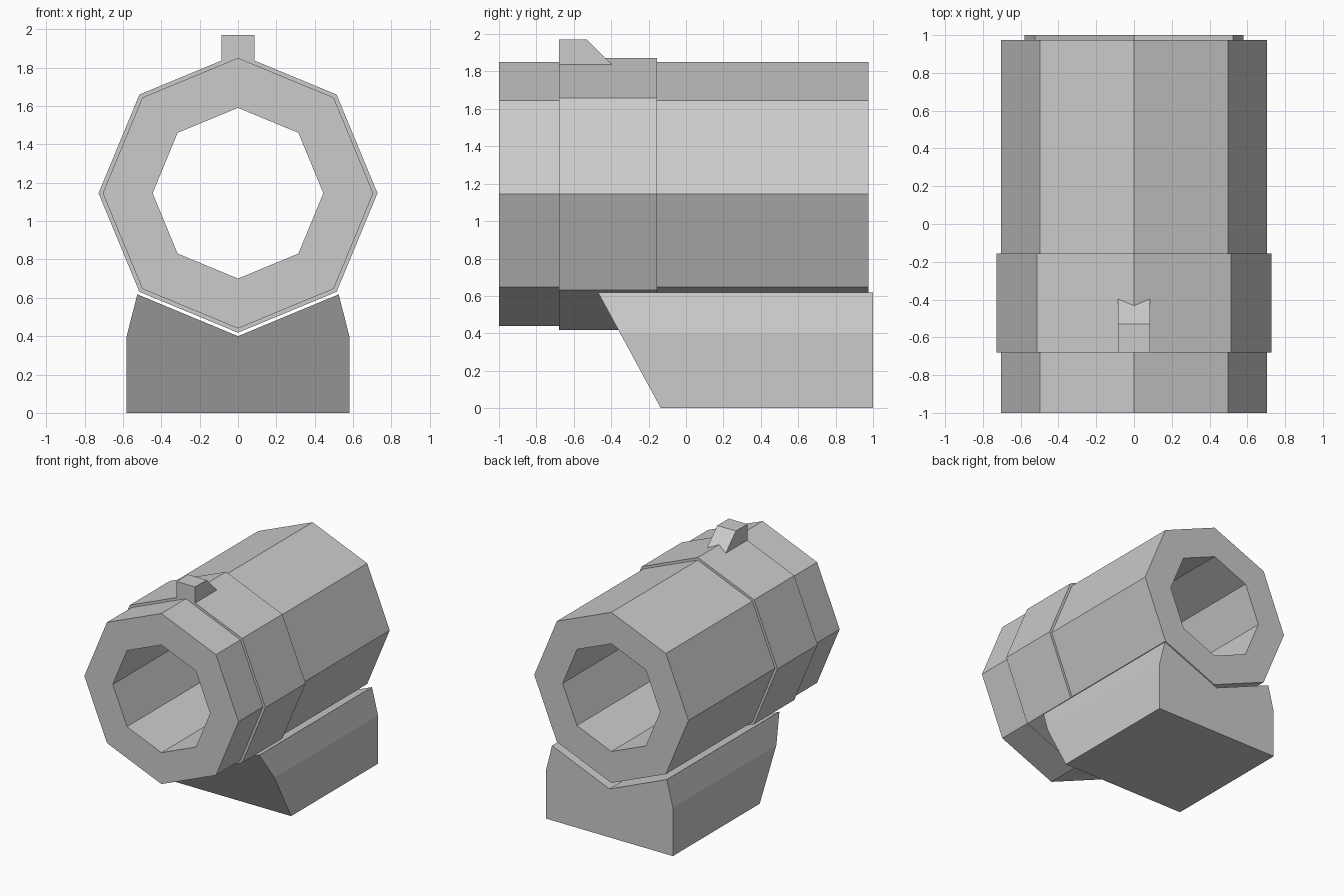
import bpy, bmesh, math
from mathutils import Vector

cube = bpy.data.objects.get("Cube")
if cube:
    bpy.data.objects.remove(cube, do_unlink=True)

grey = bpy.data.materials.new("light_grey")
grey.use_nodes = True
colour = (0.6, 0.6, 0.6, 1)
grey.diffuse_color = colour
grey.node_tree.nodes["Principled BSDF"].inputs["Base Color"].default_value = colour

AXIS_Z = 1.145  # height of the tube's axis


def finish(name, bm):
    bmesh.ops.recalc_face_normals(bm, faces=bm.faces)
    mesh = bpy.data.meshes.new(name)
    bm.to_mesh(mesh)
    bm.free()
    mesh.materials.append(grey)
    obj = bpy.data.objects.new(name, mesh)
    bpy.context.collection.objects.link(obj)
    return obj


def octagon_tube(name, outer, inner, front, back):
    """Hollow eight-sided tube along y with a corner at the top."""
    bm = bmesh.new()
    rings = []
    for radius, y in ((outer, front), (outer, back), (inner, back), (inner, front)):
        angles = [i * math.tau / 8 for i in range(8)]
        rings.append([bm.verts.new((radius * math.cos(a), y, AXIS_Z + radius * math.sin(a)))
                      for a in angles])
    for k in range(4):
        a, b = rings[k], rings[(k + 1) % 4]
        for i in range(8):
            j = (i + 1) % 8
            bm.faces.new((a[i], a[j], b[j], b[i]))
    return finish(name, bm)


def prism(name, profile, offset):
    """Closed profile of 3D points extruded by an offset."""
    bm = bmesh.new()
    face = bm.faces.new([bm.verts.new(p) for p in profile])
    result = bmesh.ops.extrude_face_region(bm, geom=[face], use_keep_orig=True)
    moved = [v for v in result["geom"] if isinstance(v, bmesh.types.BMVert)]
    bmesh.ops.translate(bm, verts=moved, vec=Vector(offset))
    return bm


# Barrel and the raised band around it
octagon_tube("barrel", 0.705, 0.445, -1, 0.975)
octagon_tube("band", 0.727, 0.65, -0.68, -0.155)

# Sight block with a sloped back, sunk into the band
sight_side = [(-0.68, 1.97), (-0.53, 1.97), (-0.36, 1.80), (-0.68, 1.80)]
finish("sight", prism("sight", [(-0.085, y, z) for y, z in sight_side], (0.17, 0, 0)))

# Base with a V-shaped cradle, its front cut back towards the ground
half = [(0.58, 0), (0.58, 0.4), (0.525, 0.618)]
section = half + [(0, 0.4)] + [(-x, z) for x, z in reversed(half)]
base = prism("base", [(x, -0.8, z) for x, z in section], (0, 1.8, 0))
cut = bmesh.ops.bisect_plane(base, geom=base.verts[:] + base.edges[:] + base.faces[:],
                             plane_co=(0, -0.135, 0), plane_no=(0, -0.618, -0.335),
                             clear_outer=True)
rim = [e for e in cut["geom_cut"] if isinstance(e, bmesh.types.BMEdge)]
bmesh.ops.contextual_create(base, geom=rim)
finish("base", base)
